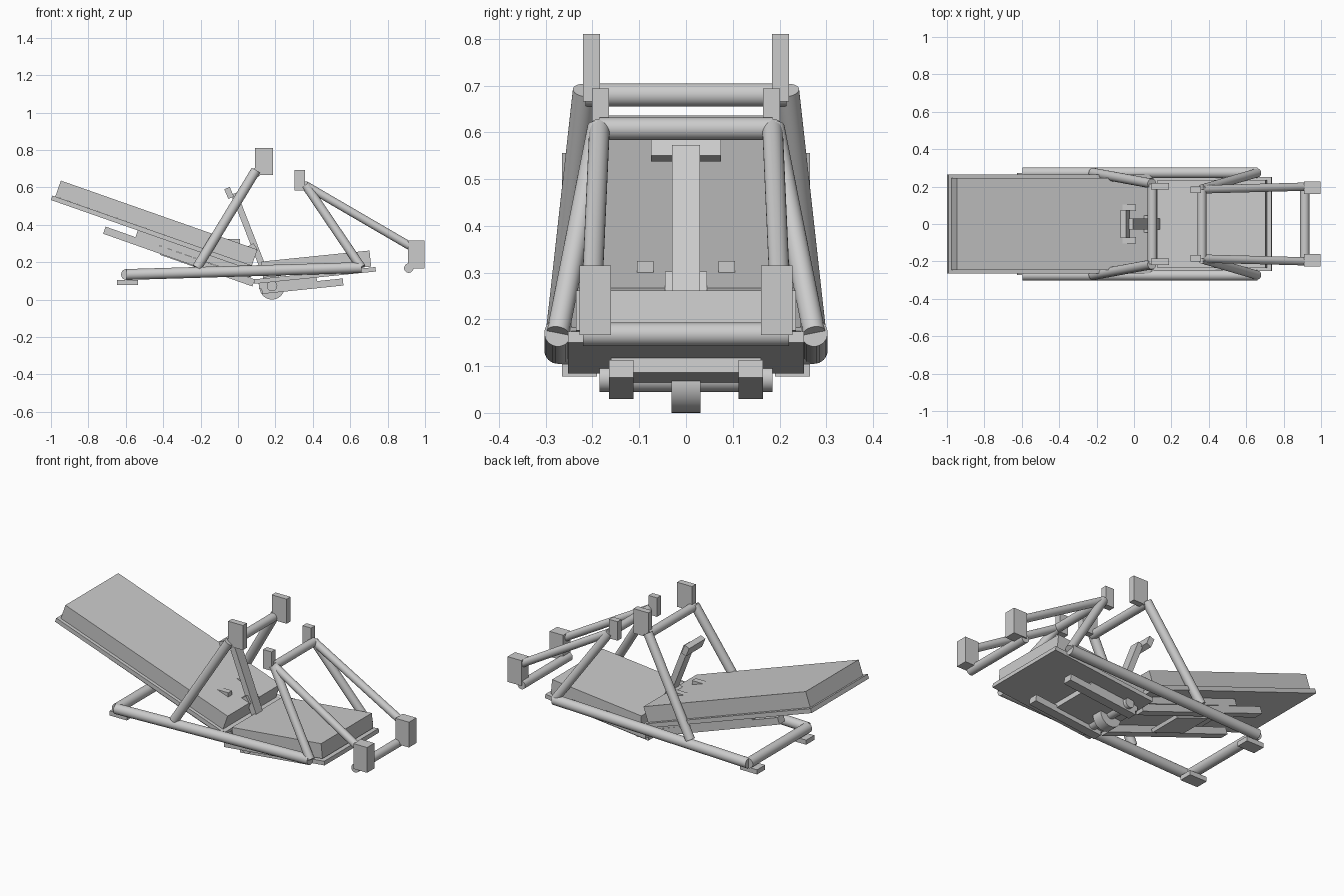
import bpy, bmesh, math
from mathutils import Vector

if "Cube" in bpy.data.objects:
    bpy.data.objects.remove(bpy.data.objects["Cube"])

grey = bpy.data.materials.new("light grey")
grey.diffuse_color = (0.6, 0.6, 0.6, 1)
grey.use_nodes = True
grey.node_tree.nodes["Principled BSDF"].inputs["Base Color"].default_value = grey.diffuse_color


def finish(name, bm, smooth=False):
    bmesh.ops.recalc_face_normals(bm, faces=bm.faces)
    me = bpy.data.meshes.new(name)
    bm.to_mesh(me)
    bm.free()
    me.materials.append(grey)
    ob = bpy.data.objects.new(name, me)
    bpy.context.collection.objects.link(ob)
    if smooth:
        bpy.context.view_layer.objects.active = ob
        ob.select_set(True)
        bpy.ops.object.shade_smooth_by_angle(angle=math.radians(40))
        ob.select_set(False)
    return ob


def slab(name, a, b, thick, y0, y1):
    """Board whose upper edge runs a -> b in x,z, with its thickness below it."""
    a, b = Vector(a), Vector(b)
    d = (b - a).normalized()
    n = Vector((d.y, -d.x)) * thick
    bm = bmesh.new()
    face = bm.faces.new([bm.verts.new((p.x, y0, p.y)) for p in (a, b, b + n, a + n)])
    ext = bmesh.ops.extrude_face_region(bm, geom=[face])["geom"]
    bmesh.ops.translate(bm, vec=(0, y1 - y0, 0),
                        verts=[v for v in ext if isinstance(v, bmesh.types.BMVert)])
    return finish(name, bm)


def tube(name, a, b, r):
    a, b = Vector(a), Vector(b)
    bm = bmesh.new()
    bmesh.ops.create_cone(bm, cap_ends=True, segments=32, radius1=r, radius2=r,
                          depth=(b - a).length)
    bm.transform(Vector((0, 0, 1)).rotation_difference(b - a).to_matrix().to_4x4())
    bmesh.ops.translate(bm, vec=(a + b) / 2, verts=bm.verts)
    return finish(name, bm, True)


def cross(name, x, z, half, r):
    return tube(name, (x, -half, z), (x, half, z), r)


def box(name, x0, x1, y0, y1, z0, z1):
    return slab(name, (x0, z1), (x1, z1), z1 - z0, y0, y1)


# backrest cushion, its board, and the spacer behind it
slab("backrest_cushion", (-0.947, 0.636), (0.104, 0.267), 0.09, -0.245, 0.245)
slab("backrest_board", (-0.992, 0.556), (0.095, 0.175), 0.025, -0.265, 0.265)
slab("backrest_spacer", (-0.535, 0.371), (0.08, 0.156), 0.04, -0.168, 0.168)
slab("hole_plate", (-0.41, 0.258), (-0.2, 0.184), 0.02, -0.1, 0.1)

# seat cushion and its board
slab("seat_cushion", (0.125, 0.203), (0.703, 0.262), 0.086, -0.235, 0.235)
slab("seat_board", (0.085, 0.108), (0.735, 0.174), 0.024, -0.252, 0.252)
slab("seat_spacer", (0.11, 0.09), (0.42, 0.121), 0.035, -0.16, 0.16)

# hinge wheel and axle
cross("hinge_wheel", 0.182, 0.067, 0.031, 0.067)
cross("hinge_axle", 0.182, 0.073, 0.185, 0.028)

# centre post with its collar and top block
slab("centre_post", (-0.005, 0.573), (0.148, 0.18), 0.034, -0.03, 0.03)
slab("post_collar", (0.083, 0.302), (0.107, 0.262), 0.045, -0.045, 0.045)
slab("post_top_block", (-0.044, 0.602), (-0.022, 0.55), 0.032, -0.075, 0.075)

# frame cross bars
cross("rear_cross_tube", -0.596, 0.134, 0.274, 0.029)
cross("tall_cross_tube", 0.098, 0.68, 0.215, 0.025)
cross("front_upper_cross_tube", 0.363, 0.608, 0.185, 0.024)
cross("front_lower_cross_tube", 0.913, 0.168, 0.22, 0.025)

# parts repeated left and right
for s, side in ((-1, "right"), (1, "left")):
    def span(lo, hi):
        return sorted((s * lo, s * hi))

    tube("side_tube_" + side, (-0.596, s * 0.274, 0.134), (0.66, s * 0.274, 0.171), 0.029)
    tube("tall_arm_" + side, (-0.22, s * 0.274, 0.17), (0.095, s * 0.216, 0.69), 0.026)
    tube("front_post_" + side, (0.66, s * 0.274, 0.171), (0.363, s * 0.187, 0.61), 0.024)
    tube("front_arm_" + side, (0.363, s * 0.185, 0.61), (0.93, s * 0.2, 0.28), 0.022)

    box("tall_grip_" + side, 0.09, 0.186, *span(0.184, 0.22), 0.666, 0.81)
    box("front_grip_" + side, 0.303, 0.358, *span(0.165, 0.201), 0.583, 0.694)
    box("end_block_" + side, 0.908, 0.996, *span(0.16, 0.228), 0.167, 0.315)
    box("rear_foot_" + side, -0.646, -0.535, *span(0.19, 0.265), 0.078, 0.105)
    box("cushion_stop_" + side, -0.063, 0.01, *span(0.07, 0.105), 0.298, 0.325)

    slab("backrest_rail_" + side, (-0.708, 0.39), (0.09, 0.108), 0.04, *span(0.112, 0.165))
    slab("seat_rail_" + side, (0.125, 0.068), (0.56, 0.113), 0.038, *span(0.112, 0.165))
